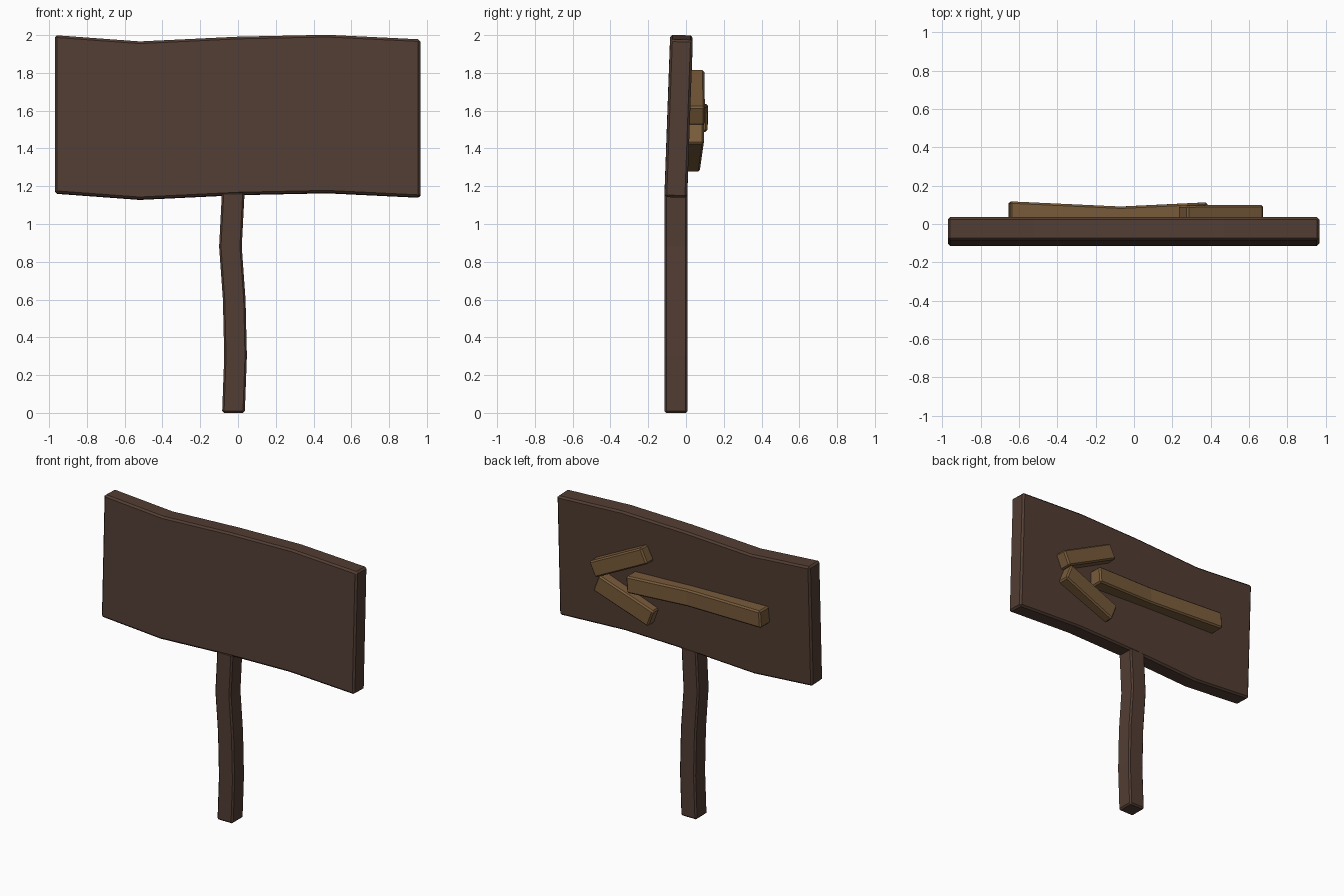
import bpy, bmesh
from mathutils import Vector

if "Cube" in bpy.data.objects:
    bpy.data.objects.remove(bpy.data.objects["Cube"])


def material(name, rgb):
    m = bpy.data.materials.new(name)
    m.diffuse_color = (*rgb, 1)
    m.use_nodes = True
    m.node_tree.nodes["Principled BSDF"].inputs["Base Color"].default_value = m.diffuse_color
    return m


dark_wood = material("dark_wood", (0.085, 0.047, 0.033))
light_wood = material("light_wood", (0.19, 0.105, 0.043))


def plank(name, centres, a, b, mat, bevel=0.01):
    """Sweep a rectangle with half-axes a and b through the centre points."""
    a, b = Vector(a), Vector(b)
    bm = bmesh.new()
    rings = [[bm.verts.new(Vector(c) + a * i + b * j)
              for i, j in ((-1, -1), (1, -1), (1, 1), (-1, 1))] for c in centres]
    for r, s in zip(rings, rings[1:]):
        for k in range(4):
            n = (k + 1) % 4
            bm.faces.new((r[k], r[n], s[n], s[k]))
    bm.faces.new(rings[0][::-1])
    bm.faces.new(rings[-1])
    bmesh.ops.recalc_face_normals(bm, faces=bm.faces)
    me = bpy.data.meshes.new(name)
    bm.to_mesh(me)
    bm.free()
    me.materials.append(mat)
    ob = bpy.data.objects.new(name, me)
    bpy.context.collection.objects.link(ob)
    mod = ob.modifiers.new("worn_edges", 'BEVEL')
    mod.width = bevel
    mod.segments = 1
    mod.limit_method = 'ANGLE'
    mod.angle_limit = 0.7
    return ob


# wavy sign board, leaning slightly back
plank("sign_board",
      [(x, -0.039, z) for x, z in ((-0.97, 1.58), (-0.52, 1.547), (0, 1.572),
                                   (0.47, 1.582), (0.966, 1.558))],
      (0, 0.06, -0.002), (0, 0.015, 0.418), dark_wood, 0.012)

# crooked post
plank("post",
      [(x, -0.053, z) for x, z in ((-0.024, 0), (-0.013, 0.3), (-0.02, 0.6),
                                   (-0.04, 0.88), (-0.025, 1.17))],
      (0.06, 0, 0), (0, 0.061, 0), dark_wood)

# arrow on the back: bent shaft and two head bars
plank("arrow_shaft", [(-0.65, 0.06, 1.577), (-0.07, 0.033, 1.563), (0.38, 0.055, 1.545)],
      (0, 0.058, 0), (0.004, 0, 0.058), light_wood)
plank("arrow_head_upper", [(0.652, 0.045, 1.571), (0.255, 0.042, 1.769)],
      (0, 0.055, 0), (0.024, 0, 0.05), light_wood)
plank("arrow_head_lower", [(0.627, 0.042, 1.484), (0.222, 0.02, 1.332)],
      (0, 0.053, 0), (-0.022, 0, 0.058), light_wood)
